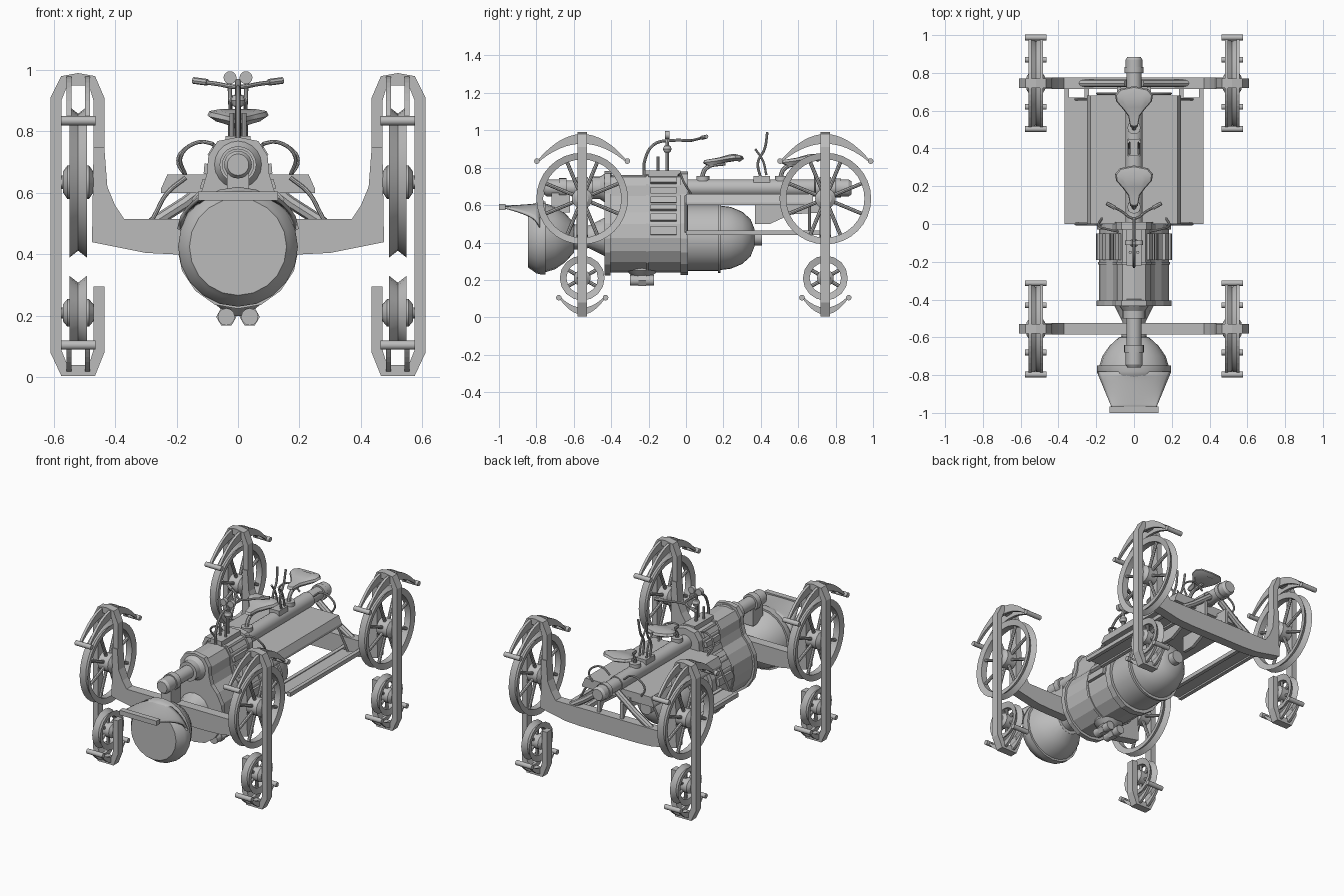
import bpy, bmesh, math
from mathutils import Vector

if "Cube" in bpy.data.objects:
    bpy.data.objects.remove(bpy.data.objects["Cube"], do_unlink=True)

grey = bpy.data.materials.new("plain grey")
grey.use_nodes = True
grey.diffuse_color = (0.5, 0.5, 0.5, 1)
grey.node_tree.nodes["Principled BSDF"].inputs["Base Color"].default_value = (0.5, 0.5, 0.5, 1)


def finish(name, mesh, smooth=True):
    mesh.materials.clear()
    mesh.materials.append(grey)
    ob = bpy.data.objects.new(name, mesh)
    bpy.context.scene.collection.objects.link(ob)
    if smooth:
        bpy.ops.object.select_all(action='DESELECT')
        ob.select_set(True)
        bpy.context.view_layer.objects.active = ob
        bpy.ops.object.shade_smooth_by_angle(angle=math.radians(32))
    return ob


def from_bmesh(name, bm, smooth=True):
    bmesh.ops.remove_doubles(bm, verts=bm.verts, dist=1e-5)
    bmesh.ops.recalc_face_normals(bm, faces=bm.faces)
    mesh = bpy.data.meshes.new(name)
    bm.to_mesh(mesh)
    bm.free()
    return finish(name, mesh, smooth)


def place(axis, a, b, t):
    return {'x': (t, a, b), 'y': (a, t, b), 'z': (a, b, t)}[axis]


def prism(name, pts, axis, lo, hi):
    """Extrude a flat outline along an axis."""
    bm = bmesh.new()
    low = [bm.verts.new(place(axis, a, b, lo)) for a, b in pts]
    top = [bm.verts.new(place(axis, a, b, hi)) for a, b in pts]
    bm.faces.new(low)
    bm.faces.new(top)
    for i in range(len(pts)):
        j = (i + 1) % len(pts)
        bm.faces.new((low[i], low[j], top[j], top[i]))
    return from_bmesh(name, bm, False)


def box(name, x, y, z):
    return prism(name, [(x[0], y[0]), (x[1], y[0]), (x[1], y[1]), (x[0], y[1])], 'z', *z)


def lathe(name, profile, axis, centre, seg=24, ring=False):
    """Spin (radius, offset) pairs about an axis through centre."""
    bm = bmesh.new()
    c = Vector(centre)
    rows = []
    for r, t in profile:
        angles = [2 * math.pi * k / seg for k in range(seg)]
        rows.append([bm.verts.new(c + Vector(place(axis, r * math.cos(a), r * math.sin(a), t)))
                     for a in angles])
    for i in range(len(rows) if ring else len(rows) - 1):
        p, q = rows[i], rows[(i + 1) % len(rows)]
        for k in range(seg):
            m = (k + 1) % seg
            bm.faces.new((p[k], p[m], q[m], q[k]))
    if not ring:
        for i in (0, -1):
            if profile[i][0] > 0:
                bm.faces.new(rows[i])
    return from_bmesh(name, bm)


def drum(name, r, lo, hi, axis, centre, seg=16):
    return lathe(name, [(r, lo), (r, hi)], axis, centre, seg)


def pipe(name, pts, r, curved=True):
    """Round bar along a path."""
    cu = bpy.data.curves.new(name, 'CURVE')
    cu.dimensions = '3D'
    cu.bevel_depth, cu.bevel_resolution, cu.use_fill_caps = r, 2, True
    cu.resolution_u = 6
    sp = cu.splines.new('BEZIER' if curved else 'POLY')
    if curved:
        sp.bezier_points.add(len(pts) - 1)
        for b, p in zip(sp.bezier_points, pts):
            b.co = p
            b.handle_left_type = b.handle_right_type = 'AUTO'
    else:
        sp.points.add(len(pts) - 1)
        for b, p in zip(sp.points, pts):
            b.co = (*p, 1)
    tmp = bpy.data.objects.new(name + "_path", cu)
    bpy.context.scene.collection.objects.link(tmp)
    dg = bpy.context.evaluated_depsgraph_get()
    mesh = bpy.data.meshes.new_from_object(tmp.evaluated_get(dg))
    bpy.data.objects.remove(tmp, do_unlink=True)
    return finish(name, mesh)


def mirrored(half):
    return half + [(-x, z) for x, z in reversed(half) if x > 0]


# Wheel stations: frame, grooved wheels, brake arcs
FRAME = [(-.085, .295), (-.085, .08), (-.055, .005), (.055, .005), (.09, .08), (.09, .91),
         (.055, .98), (0, .99), (-.055, .98), (-.085, .91), (-.085, .5), (-.05, .5), (-.05, .9),
         (-.035, .95), (.035, .95), (.055, .9), (.055, .09), (.035, .04), (-.035, .04),
         (-.05, .09), (-.05, .295)]


def wheel(name, c, R, spokes, seg, hub):
    x, y, z = c
    lathe(name + "_rim", [(R, -.028), (R - .022, 0), (R, .028), (R - .036, .02), (R - .036, -.02)],
          'x', c, seg, True)
    lathe(name + "_hub", [(hub * .6, -.05), (hub, -.035), (hub, .035), (hub * .6, .05)], 'x', c, 16)
    drum(name + "_axle", hub * .4, -.07, .07, 'x', c, 12)
    for k in range(spokes):
        a = 2 * math.pi * (k + .5) / spokes
        d = Vector((0, math.cos(a), math.sin(a)))
        pipe(name + "_spoke", [Vector(c) + d * hub * .7, Vector(c) + d * (R - .03)], .01, False)


def brake(name, x, y, half, z_end, rise, thick):
    s = [k / 8 - 1 for k in range(17)]
    outer = [(y + half * k, z_end + rise * (1 - k * k)) for k in s]
    inner = [(y + half * k, z_end + (rise - thick) * (1 - k * k) - math.copysign(.012, rise))
             for k in reversed(s)]
    for o in (-.03, .03):
        prism(name + "_arc", outer + inner, 'x', x + o - .008, x + o + .008)
    for e in (-1, 1):
        drum(name + "_bar", .015, -.056, .056, 'x', (x, y + e * half, z_end), 12)


for end, wy in (("front", -.555), ("rear", .745)):
    for side, s in (("right", -1), ("left", 1)):
        n, wx = f"{end}_{side}", s * .52
        prism(n + "_frame", [(wx + s * u, z) for u, z in FRAME], 'y', wy - .025, wy + .025)
        wheel(n + "_big_wheel", (wx, wy, .635), .245, 8, 32, .055)
        wheel(n + "_small_wheel", (wx, wy, .21), .12, 6, 16, .045)
        brake(n + "_upper_brake", wx, wy, .242, .835, .145, .04)
        brake(n + "_lower_brake", wx, wy, .125, .105, -.09, -.025)
    prism(end + "_cross_beam", mirrored([(0, .4), (.2, .4), (.3, .405), (.475, .44), (.47, .75), (.435, .75),
          (.425, .62), (.4, .56), (.37, .515), (0, .515)]), 'y', wy - .03, wy + .03)

# Teardrop boiler casing with flanges and clamp tabs
CASE = [(0, .24), (.07, .252), (.13, .295), (.17, .355), (.185, .425), (.176, .5), (.145, .56),
        (.11, .6), (.095, .65), (.09, .705), (.062, .75), (0, .762)]
prism("boiler_casing", mirrored(CASE), 'y', -.42, 0)
for lo, hi, k in ((-.435, -.405, 1.07), (-.03, .01, 1.06), (-.215, -.2, 1.03)):
    prism("casing_flange", mirrored([(x * k, .48 + (z - .48) * k) for x, z in CASE]), 'y', lo, hi)
for s in (-1, 1):
    for (ax, az), (bx, bz) in zip(CASE[4:10], CASE[5:11]):
        n = Vector((bz - az, ax - bx)).normalized() * .018
        m = [(ax * .8 + bx * .2, az * .8 + bz * .2), (ax * .2 + bx * .8, az * .2 + bz * .8)]
        quad = m + [(m[1][0] + n.x, m[1][1] + n.y), (m[0][0] + n.x, m[0][1] + n.y)]
        prism("clamp_tab", [(s * x, z) for x, z in quad], 'y', -.19, -.05)
lathe("boiler_rear", [(.178, 0), (.178, .17), (.188, .17), (.188, .185), (.172, .185), (.165, .24),
      (.14, .3), (.1, .345), (.05, .365), (.04, .365), (.04, .405), (0, .405)], 'y', (0, 0, .425), 32)

# Long upper tube with collars
lathe("main_tube", [(0, -.76), (.035, -.76), (.045, -.745), (.045, -.68), (.052, -.68), (.052, -.64),
      (.04, -.64), (.04, -.5), (.06, -.5), (.06, -.46), (.08, -.43), (.08, -.4), (.046, -.39),
      (.046, .7), (.04, .7), (.04, .8), (.05, .8), (.05, .83), (.045, .83), (.045, .87),
      (.035, .885), (0, .885)], 'y', (0, 0, .692), 20)

# Front pod with visor
lathe("front_pod", [(0, -.845), (.158, -.845), (.168, -.83), (.19, -.8), (.195, -.78), (.195, -.75),
      (.183, -.75), (.168, -.7), (.13, -.645), (.08, -.6), (0, -.59)], 'y', (0, 0, .425), 20)
lathe("pod_neck", [(.07, -.62), (.06, -.52), (.11, -.42)], 'y', (0, 0, .43), 16)
box("tube_bracket", (-.035, .035), (-.72, -.62), (.56, .67))
bm = bmesh.new()
rows = []
for i in range(9):
    t = i / 8
    u, w = math.sqrt(t), .198 * (1 - t) + .115 * t
    row = []
    for k in range(13):
        s = k / 6 - 1
        a = s * math.radians(72)
        arc = .425 + .19 * math.cos(a)
        row.append(bm.verts.new((w * math.sin(a) / .951, -.78 - .2 * t, arc * (1 - u) + .597 * u)))
    rows.append(row)
for p, q in zip(rows, rows[1:]):
    for k in range(12):
        bm.faces.new((p[k], p[k + 1], q[k + 1], q[k]))
visor = from_bmesh("pod_visor", bm)
visor.modifiers.new("thickness", 'SOLIDIFY').thickness = .012
box("visor_lip", (-.13, .13), (-1, -.965), (.575, .605))

# Underside nozzles
lathe("nozzle_mount", [(.03, .2), (.07, .235), (.085, .25), (.085, .265), (0, .27)], 'z', (0, -.235, 0), 16)
for s in (-1, 1):
    drum("nozzle", .028, -.065, .065, 'y', (s * .038, -.235, .197), 12)
    drum("nozzle_cap", .033, -.02, .02, 'y', (s * .038, -.235, .197), 6)

# Deck, foot boards and rear supports
prism("deck", mirrored([(0, .6), (.25, .6), (.25, .615), (.23, .66), (0, .66)]), 'y', 0, .68)
for s in (-1, 1):
    xs = sorted((s * .24, s * .365))
    box("foot_board", xs, (0, .67), (.45, .46))
    for e in (.25, .355):
        xs = sorted((s * (e - .012), s * (e + .012)))
        box("foot_board_rail", xs, (0, .75), (.44, .465))
    for y in (.0, .66):
        pipe("board_strut", [(s * .17, y, .65), (s * .23, y, .6), (s * .27, y, .53), (s * .31, y, .455)], .007)
    pipe("rear_strut", [(s * .28, .745, .5), (s * .17, .745, .57), (s * .04, .745, .67)], .02, False)
    prism("rear_gusset", [(.37, .5), (.45, .5), (.56, .55), (.72, .56), (.76, .5), (.76, .62), (.37, .62)],
          'x', s * .08 - .01, s * .08 + .01)
    pipe("rear_hose", [(s * .05, .69, .73), (s * .1, .69, .765), (s * .17, .69, .745),
         (s * .195, .69, .705), (s * .17, .69, .655)], .006)
    pipe("front_hose", [(s * .08, -.04, .76), (s * .13, -.03, .765), (s * .185, -.01, .72),
         (s * .17, .03, .655)], .006)

# Saddles
for n, y in (("front_saddle", .09), ("rear_saddle", .51)):
    half = [(0, 0), (.02, .005), (.03, .06), (.06, .1), (.095, .14), (.1, .175), (.075, .205), (0, .22)]
    outline = mirrored([(x, y + d) for x, d in half])
    bm = bmesh.new()
    loops = []
    for k, lift in ((.75, -.016), (1, 0), (.93, .014), (.6, .02)):
        loops.append([bm.verts.new((x * k, y + .12 + (v - y - .12) * k,
                      .825 + lift + .1 * (v - y) + .1 * abs(x))) for x, v in outline])
    for p, q in zip(loops, loops[1:]):
        for i in range(len(p)):
            j = (i + 1) % len(p)
            bm.faces.new((p[i], p[j], q[j], q[i]))
    bm.faces.new(loops[0])
    bm.faces.new(loops[-1])
    from_bmesh(n, bm)
    pipe(n + "_post", [(0, y - .01, .73), (0, y + .02, .8), (0, y + .12, .825)], .012)
    drum(n + "_base", .035, .73, .755, 'z', (0, y, 0), 12)

# Steering column, handlebar, gauges and levers
box("control_base", (-.04, .04), (-.22, -.03), (.73, .785))
pipe("steering_column", [(0, -.225, .75), (0, -.22, .84), (0, -.17, .925), (0, -.08, .945), (0, .03, .945)], .008)
pipe("handlebar", [(-.145, .11, .965), (-.07, .07, .955), (0, .03, .945), (.07, .07, .955), (.145, .11, .965)], .007)
drum("gauge_stem", .01, .75, .97, 'z', (0, -.1, 0), 10)
lathe("gauge_bulb", [(0, -.024), (.017, -.017), (.024, 0), (.017, .017), (0, .024)], 'z', (0, -.1, .9), 14)
for s in (-1, 1):
    pipe("handle_grip", [(s * .1, .085, .96), (s * .145, .11, .966)], .011, False)
    drum("gauge", .021, -.012, .012, 'y', (s * .026, -.1, .975), 16)
    drum("gauge_stub", .008, .72, .86, 'z', (s * .02, -.15, 0), 8)
    pipe("lever", [(s * .025, .4, .74), (s * .025, .385, .83), (s * .025, .42, .9), (s * .03, .435, .99)], .007)
    pipe("lever_fork", [(s * .025, .43, .76), (s * .025, .41, .84), (s * .025, .37, .9)], .006)
box("lever_base", (-.035, .035), (.36, .45), (.72, .755))
